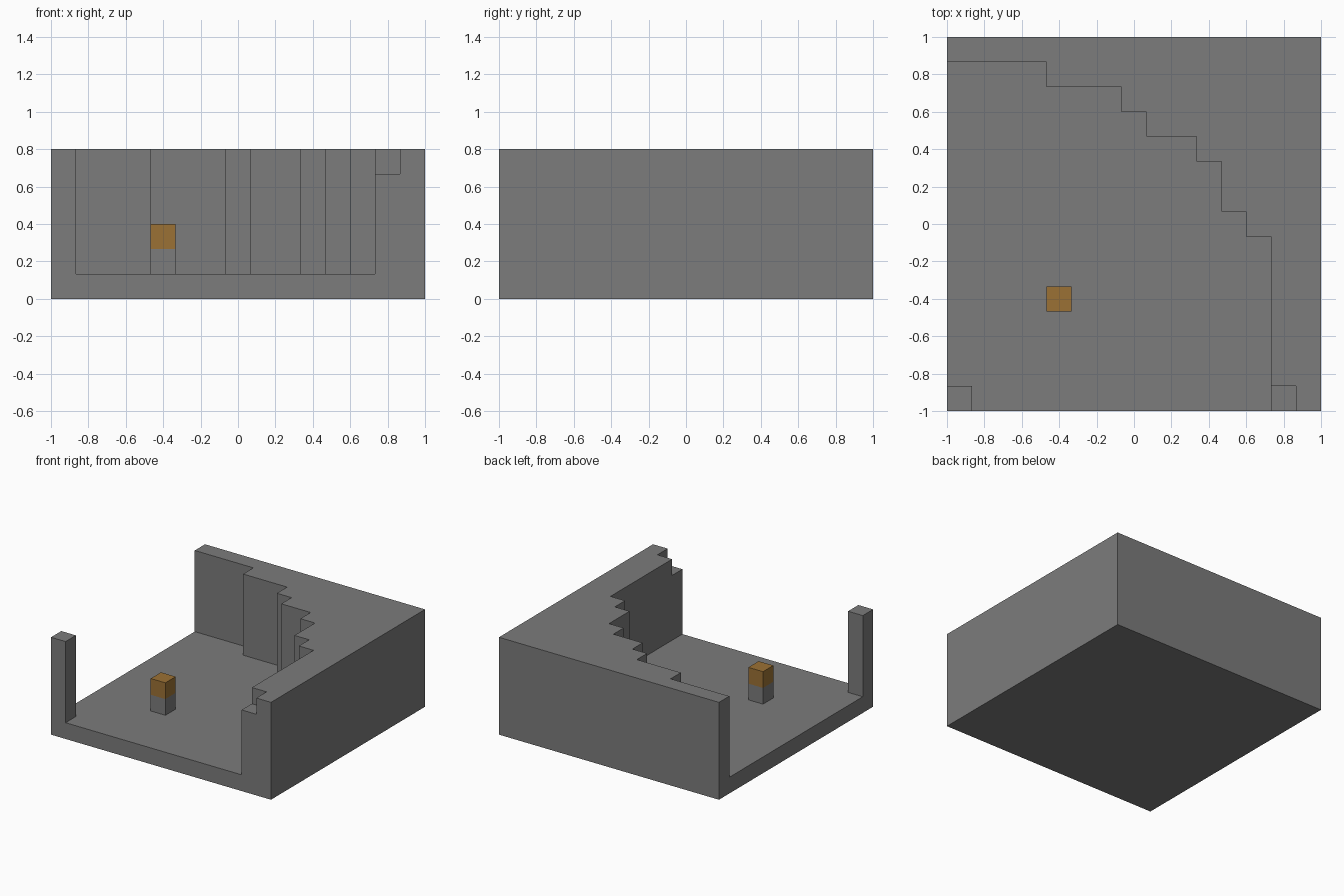
import bpy
import bmesh

U = 2 / 15            # one block of the 15 x 15 x 6 layout
HEIGHT = 6

default = bpy.data.objects.get("Cube")
if default:
    bpy.data.objects.remove(default, do_unlink=True)


def make_material(name, rgb):
    mat = bpy.data.materials.new(name)
    mat.use_nodes = True
    colour = (*rgb, 1)
    mat.diffuse_color = colour
    bsdf = next(n for n in mat.node_tree.nodes if n.type == "BSDF_PRINCIPLED")
    bsdf.inputs["Base Color"].default_value = colour
    return mat


stone = make_material("stone_grey", (0.2, 0.2, 0.2))
amber = make_material("amber_brown", (0.33, 0.167, 0.035))


def extrude_outline(name, outline, low, high, mat):
    """Raise an outline, given in blocks from the front left corner."""
    bm = bmesh.new()
    base = bm.faces.new([bm.verts.new((x * U - 1, y * U - 1, low * U)) for x, y in outline])
    top = bmesh.ops.extrude_face_region(bm, geom=[base], use_keep_orig=True)
    verts = [g for g in top["geom"] if isinstance(g, bmesh.types.BMVert)]
    bmesh.ops.translate(bm, verts=verts, vec=(0, 0, (high - low) * U))
    bmesh.ops.recalc_face_normals(bm, faces=bm.faces)
    mesh = bpy.data.meshes.new(name)
    bm.to_mesh(mesh)
    bm.free()
    mesh.materials.append(mat)
    obj = bpy.data.objects.new(name, mesh)
    bpy.context.collection.objects.link(obj)
    return obj


def block(name, x, y, low, high, mat, size=1):
    square = [(x, y), (x + size, y), (x + size, y + size), (x, y + size)]
    return extrude_outline(name, square, low, high, mat)


# Floor slab
block("floor", 0, 0, 0, 1, stone, size=15)

# Stepped wall along the back and the left side
steps = [(4, 14), (7, 13), (8, 12), (10, 11), (11, 10), (12, 8), (13, 7)]
outline = [(15, 0), (15, 15), (0, 15), (0, 14)]
for i, (x, y) in enumerate(steps):
    next_y = steps[i + 1][1] if i + 1 < len(steps) else 1
    outline += [(x, y), (x, next_y)]
outline += [(14, 1), (14, 0)]
extrude_outline("stepped_wall", outline, 1, HEIGHT, stone)

# Lower block at the front end of the wall
block("wall_end_step", 13, 0, 1, HEIGHT - 1, stone)

# Corner pillar
block("corner_pillar", 0, 0, 1, HEIGHT, stone)

# Small post with a coloured cap
block("post", 4, 4, 1, 2, stone)
block("post_cap", 4, 4, 2, 3, amber)
